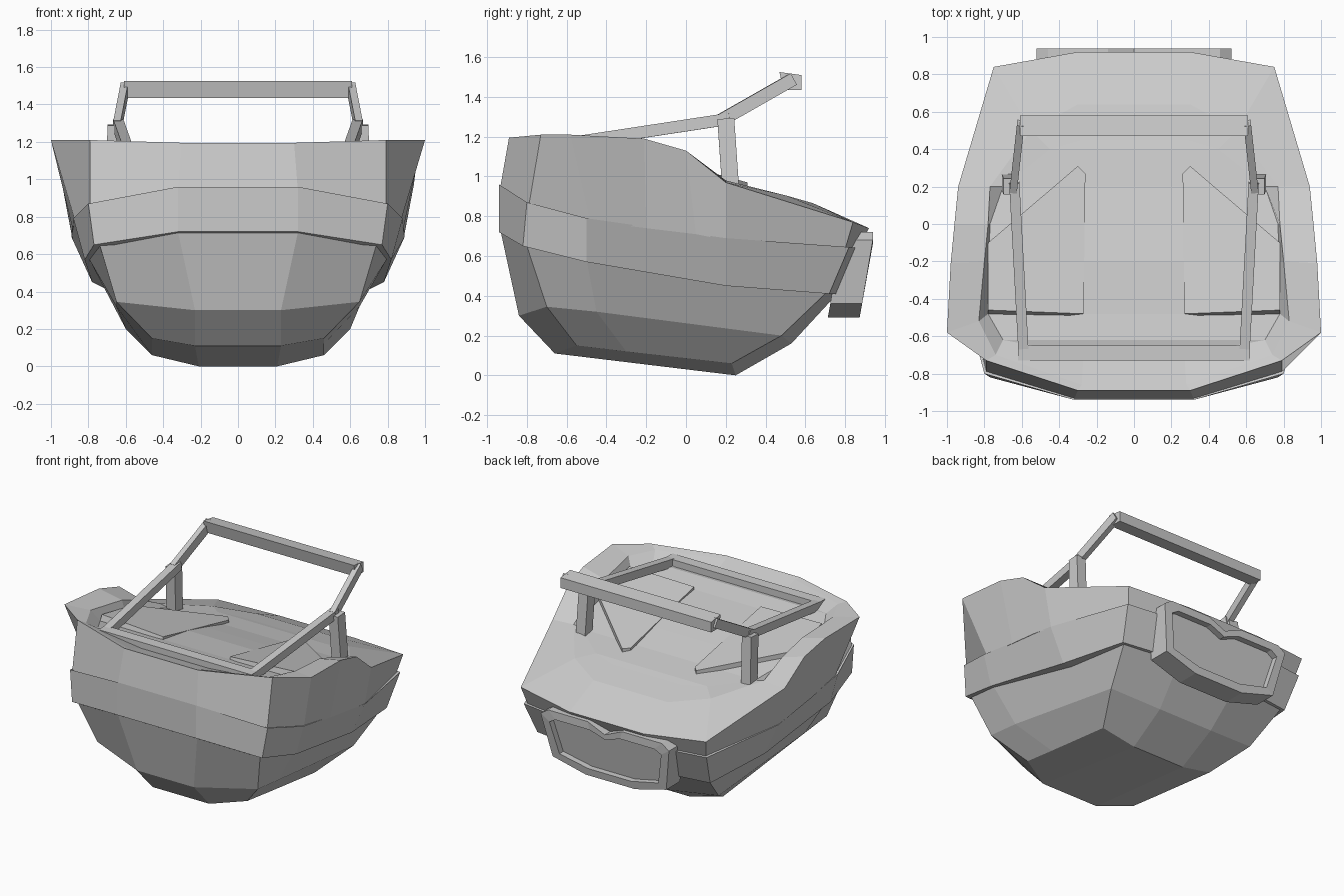
import bpy, bmesh
from mathutils import Vector

if "Cube" in bpy.data.objects:
    bpy.data.objects.remove(bpy.data.objects["Cube"])


def finish(name, bm):
    bmesh.ops.recalc_face_normals(bm, faces=bm.faces)
    me = bpy.data.meshes.new(name)
    bm.to_mesh(me)
    bm.free()
    ob = bpy.data.objects.new(name, me)
    bpy.context.collection.objects.link(ob)
    return ob


def bridge(bm, a, b):
    for i in range(len(a)):
        j = (i + 1) % len(a)
        bm.faces.new((a[i], a[j], b[j], b[i]))


def prism(name, a, b):
    """Solid between two matching outlines."""
    bm = bmesh.new()
    a, b = [[bm.verts.new(p) for p in o] for o in (a, b)]
    bm.faces.new(a)
    bm.faces.new(b)
    bridge(bm, a, b)
    return finish(name, bm)


def loft(name, rings, keel=False):
    """Loft half rings (front to back, x > 0), mirrored in x and capped."""
    bm = bmesh.new()
    R = [[bm.verts.new(p) for p in r] for r in rings]
    L = [[bm.verts.new((-x, y, z)) for x, y, z in r] for r in rings]
    loops = [r + l[::-1] for r, l in zip(R, L)]
    for a, b in zip(loops, loops[1:]):
        bridge(bm, a, b)
    for k in (0, -1):
        r, l = R[k], L[k]
        if keel and k == 0:          # flat centre strip with two side facets
            bm.faces.new((r[0], r[-1], l[-1], l[0]))
            bm.faces.new(r)
            bm.faces.new(l)
        else:
            for i in range(len(r) - 1):
                bm.faces.new((r[i], r[i + 1], l[i + 1], l[i]))
    return finish(name, bm)


def beam(name, p, q, w, h, up=(0, 0, 1)):
    """Rectangular bar from p to q."""
    p, q = Vector(p), Vector(q)
    d = (q - p).normalized()
    s = d.cross(Vector(up)).normalized()
    t = s.cross(d)
    return prism(name, *[[c + s * a * w / 2 + t * b * h / 2
                          for a, b in ((-1, -1), (1, -1), (1, 1), (-1, 1))] for c in (p, q)])


# Lower bowl
loft("lower_bowl", [
    [(.23, -.66, .11), (.46, -.55, .15), (.46, -.3, .12), (.46, .23, .06), (.21, .25, 0)],
    [(.23, -.84, .30), (.65, -.70, .345), (.65, -.45, .32), (.60, .48, .20), (.22, .53, .16)],
    [(.32, -.93, .715), (.74, -.80, .65), (.80, -.5, .58), (.68, .71, .42), (.25, .77, .42)],
    [(.32, -.90, .75), (.72, -.78, .70), (.78, -.5, .65), (.70, .74, .55), (.25, .80, .55)]], keel=True)

# Overlapping middle band
loft("middle_band", [
    [(.32, -.94, .72), (.77, -.82, .65), (.82, -.5, .57), (.78, .2, .45), (.70, .72, .41), (.28, .78, .41)],
    [(.32, -.94, .96), (.80, -.80, .87), (.88, -.5, .79), (.89, .2, .69), (.74, .82, .645), (.30, .88, .64)]])

# Upper shell: skirt, raised side rims, inner lip, sunken deck
loft("upper_shell", [
    [(.32, -.935, .94), (.79, -.79, .855), (.87, -.48, .775), (.885, -.2, .74), (.89, .05, .71),
     (.885, .2, .68), (.72, .80, .635), (.30, .86, .63)],
    [(.30, -.89, 1.195), (.79, -.73, 1.21), (1.0, -.58, 1.21), (.98, -.21, 1.19), (.96, 0, 1.13),
     (.94, .2, .97), (.75, .84, .77), (.30, .92, .74)],
    [(.28, -.86, 1.185), (.74, -.70, 1.19), (.83, -.52, 1.19), (.80, -.2, 1.15), (.78, 0, 1.08),
     (.77, .2, .98), (.55, .50, .905), (.30, .64, .865)],
    [(.27, -.70, 1.13), (.70, -.62, 1.14), (.78, -.48, 1.11), (.775, -.2, 1.07), (.77, 0, 1.02),
     (.70, .2, .965), (.45, .40, .93), (.28, .45, .915)]])

# Wedge pads on the deck and the handle frame, both sides
for s, side in ((1, "right"), (-1, "left")):
    top = [(.27, -.48, 1.13), (.78, -.46, 1.15), (.78, -.1, 1.08), (.30, .31, .97), (.26, .27, .97)]
    base = [(.27, -.48, 1.0), (.78, -.54, 1.0), (.78, -.1, .96), (.30, .31, .88), (.26, .27, .88)]
    prism(side + "_deck_pad", *[[(s * x, y, z) for x, y, z in o] for o in (top, base)])
    beam(side + "_side_bar", (s * .59, -.70, 1.15), (s * .64, .22, 1.29), .055, .06)
    beam(side + "_rising_bar", (s * .645, .18, 1.285), (s * .605, .54, 1.49), .04, .065)
    beam(side + "_post", (s * .67, .225, .93), (s * .66, .20, 1.29), .075, .085, (0, 1, 0))

beam("front_cross_bar", (-.62, -.69, 1.155), (.62, -.69, 1.155), .08, .06)

# Top grip
grip = [(.49, 1.435), (.47, 1.525), (.58, 1.51), (.58, 1.435)]
prism("top_grip", *[[(x, y, z) for y, z in grip] for x in (-.61, .61)])

# Rear framed plate: tilted outline with a notched top and recessed panel
half = [(0, .66), (.14, .72), (.46, .72), (.52, .68), (.46, .36), (.2, .29), (0, .29)]
outline = half + [(-x, z) for x, z in half[-2:0:-1]]
bm = bmesh.new()
loops = []
for sx, sz, depth in ((1, 1, -.16), (1, 1, 0), (.87, .74, 0), (.87, .74, -.045)):
    pts = [(x * sx, .5 + (z - .5) * sz) for x, z in outline]
    loops.append([bm.verts.new((x, .873 + (min(z, .66) - .29) * .18 + depth, z)) for x, z in pts])
bm.faces.new(loops[0])
bm.faces.new(loops[-1])
for a, b in zip(loops, loops[1:]):
    bridge(bm, a, b)
finish("rear_plate", bm)
